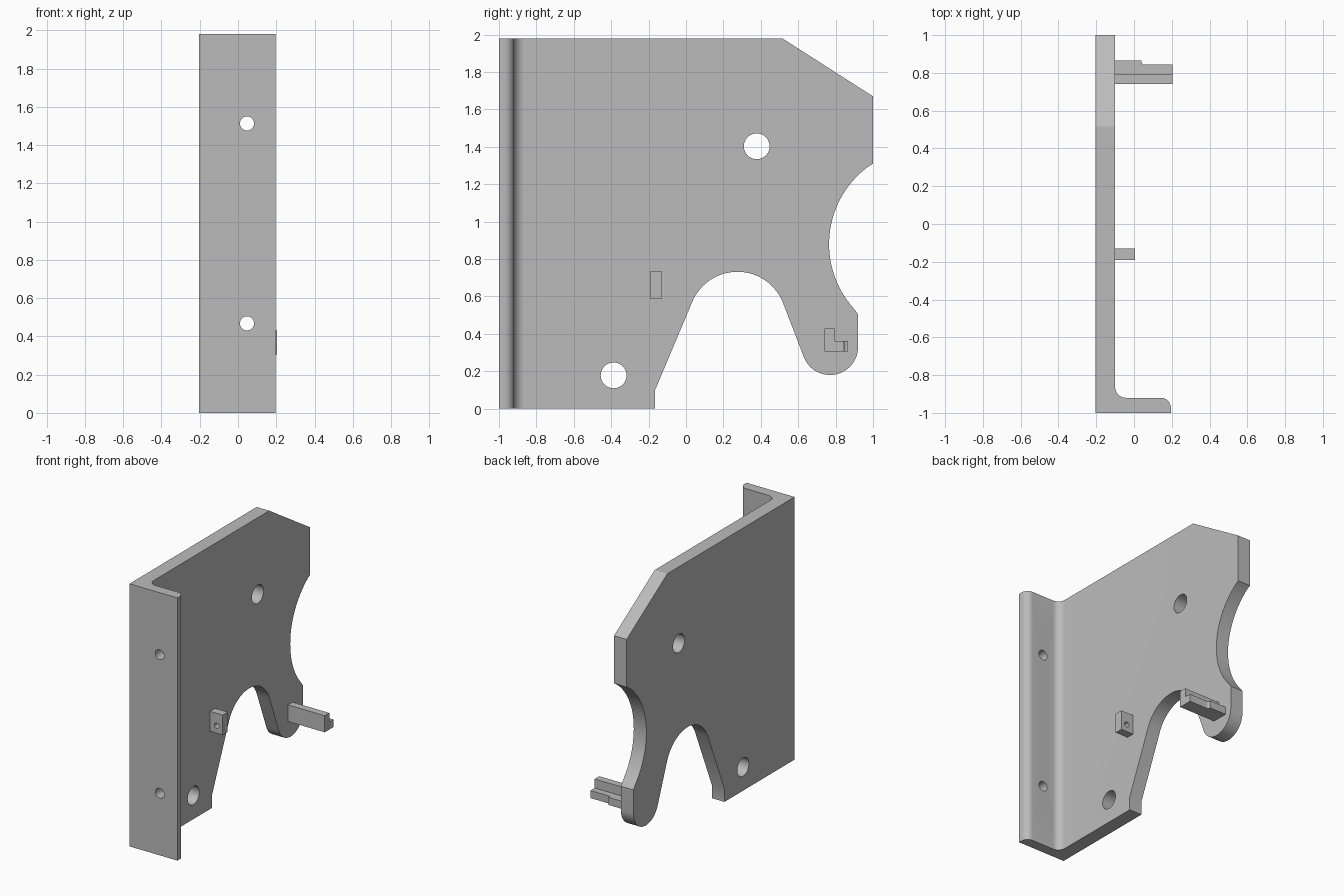
import bpy, bmesh
from math import sin, cos, radians

if "Cube" in bpy.data.objects:
    bpy.data.objects.remove(bpy.data.objects["Cube"])

grey = bpy.data.materials.new("bracket grey")
grey.use_nodes = True
colour = (0.5, 0.5, 0.5, 1)
grey.diffuse_color = colour
grey.node_tree.nodes["Principled BSDF"].inputs["Base Color"].default_value = colour


def arc(cx, cy, r, start, end, n=24):
    angles = [radians(start + (end - start) * i / n) for i in range(n + 1)]
    return [(cx + r * cos(a), cy + r * sin(a)) for a in angles]


def prism(name, profile, axis, low, high):
    """Extrude a flat profile along an axis; the profile uses the other two axes in order."""
    def point(p, level):
        co = list(p)
        co.insert("xyz".index(axis), level)
        return co
    bm = bmesh.new()
    face = bm.faces.new([bm.verts.new(point(p, low)) for p in profile])
    top = bmesh.ops.extrude_face_region(bm, geom=[face])["geom"]
    shift = point((0, 0), high - low)
    bmesh.ops.translate(bm, vec=shift, verts=[v for v in top if isinstance(v, bmesh.types.BMVert)])
    bmesh.ops.recalc_face_normals(bm, faces=bm.faces[:])
    mesh = bpy.data.meshes.new(name)
    bm.to_mesh(mesh)
    bm.free()
    mesh.materials.append(grey)
    obj = bpy.data.objects.new(name, mesh)
    bpy.context.collection.objects.link(obj)
    return obj


def select(obj):
    bpy.ops.object.select_all(action="DESELECT")
    obj.select_set(True)
    bpy.context.view_layer.objects.active = obj


def combine(target, cutter, operation):
    mod = target.modifiers.new("cut", "BOOLEAN")
    mod.operation, mod.object, mod.solver = operation, cutter, "EXACT"
    select(target)
    bpy.ops.object.modifier_apply(modifier=mod.name)
    bpy.data.objects.remove(cutter)


def drill(target, axis, a, b, r, low, high):
    cutter = prism("drill", arc(a, b, r, 0, 348.75, 31), axis, low, high)
    combine(target, cutter, "DIFFERENCE")


# Bent section: side plate with a rounded front flange
section = [(-0.205, -1), (0.195, -1)]
section += arc(0.142, -0.973 + 0.0, 0.053, 0, 90, 10)
section += arc(-0.042, -0.862, 0.058, 270, 180, 10)
section += [(-0.1, 1.2), (-0.205, 1.2)]
bracket = prism("bracket", section, "z", -0.1, 2.1)

# Side outline with the arch, the rounded foot and the rear scoop
outline = [(-1.1, 0), (-0.165, 0), (-0.165, 0.1)]
outline += arc(0.275, 0.47, 0.262, 158.5, 19.5, 32)
outline += arc(0.77, 0.33, 0.15, 199.5, 360)
outline += [(0.92, 0.505)]
outline += arc(1.28, 0.88, 0.515, 225, 123.5, 32)[1:-1]
outline += [(1, 1.31), (1, 1.67), (0.515, 1.98), (-1.1, 1.98)]
combine(bracket, prism("outline", outline, "x", -0.5, 0.5), "INTERSECT")

# Plate holes and flange holes
for y, z in ((0.378, 1.403), (-0.387, 0.178)):
    drill(bracket, "x", y, z, 0.069, -0.3, 0)
for z in (0.468, 1.513):
    drill(bracket, "y", 0.047, z, 0.037, -1.1, -0.88)

# Small drilled tab
tab = prism("tab", [(-0.19, 0.587), (-0.13, 0.587), (-0.13, 0.737), (-0.19, 0.737)],
            "x", -0.1, 0.005)
drill(tab, "y", -0.045, 0.643, 0.02, -0.3, 0)

# L-shaped post whose ledge narrows partway along
post_section = [(0.74, 0.305), (0.865, 0.305), (0.865, 0.362),
                (0.795, 0.362), (0.795, 0.43), (0.74, 0.43)]
post = prism("post", post_section, "x", -0.1, 0.205)
notch = [(0.04, 0.9), (0.04, 0.857)] + arc(0.052, 0.857, 0.012, 180, 270, 5)[1:]
notch += [(0.3, 0.845), (0.3, 0.9)]
combine(post, prism("notch", notch, "z", 0.2, 0.5), "DIFFERENCE")

for part in (bracket, tab, post):
    select(part)
    bpy.ops.object.shade_smooth_by_angle(angle=radians(30))
